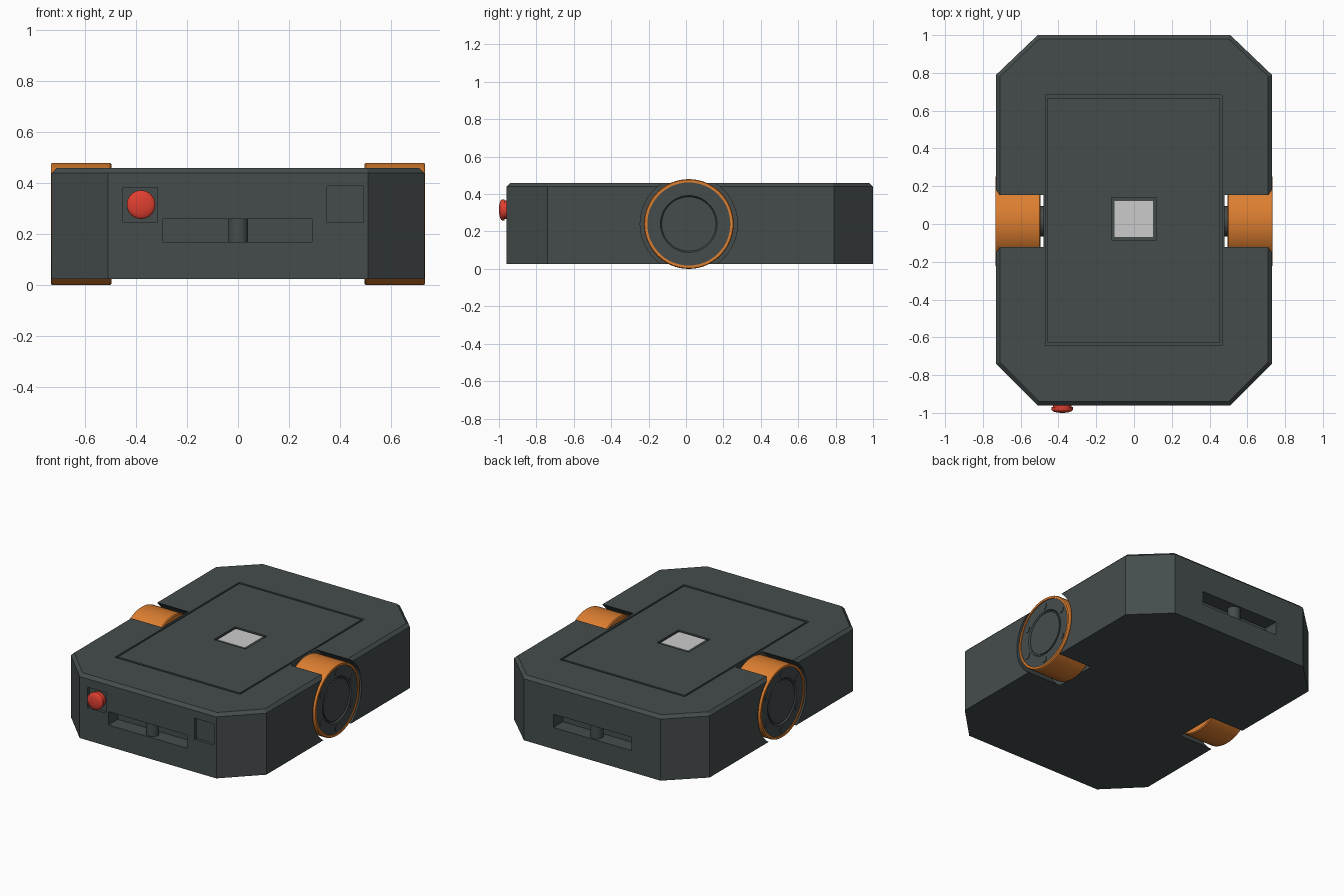
import bpy, bmesh, math
from mathutils import Matrix

if "Cube" in bpy.data.objects:
    bpy.data.objects.remove(bpy.data.objects["Cube"])


def mat(name, rgb):
    m = bpy.data.materials.new(name)
    m.diffuse_color = (*rgb, 1)
    m.use_nodes = True
    m.node_tree.nodes["Principled BSDF"].inputs["Base Color"].default_value = m.diffuse_color
    return m


DARK = mat("dark grey", (0.06, 0.073, 0.073))
ORANGE = mat("orange", (0.72, 0.21, 0.03))
RED = mat("red", (0.75, 0.05, 0.03))
WHITE = mat("light grey", (0.6, 0.6, 0.6))


def finish(name, bm, m):
    bmesh.ops.recalc_face_normals(bm, faces=bm.faces)
    me = bpy.data.meshes.new(name)
    bm.to_mesh(me)
    bm.free()
    me.materials.append(m)
    ob = bpy.data.objects.new(name, me)
    bpy.context.collection.objects.link(ob)
    return ob


def smooth(ob):
    bpy.ops.object.select_all(action='DESELECT')
    bpy.context.view_layer.objects.active = ob
    ob.select_set(True)
    bpy.ops.object.shade_smooth_by_angle(angle=math.radians(30))


def box(name, x, y, z, m=DARK):
    bm = bmesh.new()
    bmesh.ops.create_cube(bm, size=1)
    for v in bm.verts:
        v.co = [lo + (c + 0.5) * (hi - lo) for c, (lo, hi) in zip(v.co, (x, y, z))]
    return finish(name, bm, m)


def lathe(name, profile, centre, axis, m, n=64):
    """Revolve (distance along axis, radius) points; radius 0 closes an end."""
    bm = bmesh.new()
    vs = [bm.verts.new((r, 0, d)) for d, r in profile]
    es = [bm.edges.new(p) for p in zip(vs, vs[1:])]
    bmesh.ops.spin(bm, geom=vs + es, cent=(0, 0, 0), axis=(0, 0, 1),
                   angle=2 * math.pi, steps=n, use_duplicate=False)
    bmesh.ops.remove_doubles(bm, verts=bm.verts, dist=1e-5)
    rot = {"x": Matrix.Rotation(math.pi / 2, 4, 'Y'),
           "-x": Matrix.Rotation(-math.pi / 2, 4, 'Y'),
           "-y": Matrix.Rotation(math.pi / 2, 4, 'X'),
           "z": Matrix.Identity(4)}[axis]
    bmesh.ops.transform(bm, matrix=Matrix.Translation(centre) @ rot, verts=bm.verts)
    ob = finish(name, bm, m)
    smooth(ob)
    return ob


def cut(ob, cutter):
    mod = ob.modifiers.new("cut", 'BOOLEAN')
    mod.operation = 'DIFFERENCE'
    mod.solver = 'EXACT'
    mod.object = cutter
    bpy.ops.object.select_all(action='DESELECT')
    bpy.context.view_layer.objects.active = ob
    ob.select_set(True)
    bpy.ops.object.modifier_apply(modifier=mod.name)
    bpy.data.objects.remove(cutter)


BOT, TOP, FRONT, BACK = 0.025, 0.46, -0.96, 1.0
WY, WZ = 0.015, 0.24

# Chassis: chamfered rectangle with a small bevel round the top
bm = bmesh.new()
outline = [(0.51, FRONT), (0.73, -0.74), (0.73, 0.79), (0.51, BACK)]
outline += [(-x, y) for x, y in reversed(outline)]
face = bm.faces.new([bm.verts.new((x, y, BOT)) for x, y in outline])
ext = bmesh.ops.extrude_face_region(bm, geom=[face])
for g in ext["geom"]:
    if isinstance(g, bmesh.types.BMVert):
        g.co.z = TOP
bmesh.ops.bevel(bm, geom=[e for e in bm.edges if all(v.co.z > TOP - 0.01 for v in e.verts)],
                offset=0.02, segments=1, affect='EDGES')
body = finish("chassis", bm, DARK)

# Wheel wells, tow slots, front pockets and deck pocket
for s, ax in ((1, "x"), (-1, "-x")):
    cut(body, lathe("well_cutter", [(0, 0), (0, 0.26), (0.4, 0.26), (0.4, 0)],
                    (s * 0.48, WY, WZ), ax, DARK))
cut(body, box("slot_cutter", (-0.295, 0.29), (FRONT - 0.1, FRONT + 0.1), (0.17, 0.26)))
cut(body, box("slot_cutter", (-0.295, 0.29), (BACK - 0.1, BACK + 0.1), (0.17, 0.26)))
cut(body, box("pocket_cutter", (-0.45, -0.315), (FRONT - 0.1, FRONT + 0.02), (0.245, 0.383)))
cut(body, box("pocket_cutter", (0.348, 0.492), (FRONT - 0.1, FRONT + 0.02), (0.245, 0.388)))
cut(body, box("deck_cutter", (-0.469, 0.466), (-0.643, 0.682), (TOP - 0.02, TOP + 0.1)))
smooth(body)

# Deck plate with a sensor window
deck = box("deck_plate", (-0.457, 0.454), (-0.628, 0.667), (TOP - 0.021, TOP))
cut(deck, box("window_cutter", (-0.12, 0.118), (-0.086, 0.14), (TOP - 0.012, TOP + 0.1)))
box("window_frame", (-0.113, 0.111), (-0.079, 0.133), (TOP - 0.013, TOP - 0.006))
box("sensor_window", (-0.102, 0.1), (-0.07, 0.123), (TOP - 0.013, TOP - 0.003), WHITE)
for sx in (-0.107, 0.105):
    for y in (-0.073, 0.127):
        lathe("window_screw", [(0, 0.005), (0.004, 0.005), (0.004, 0)],
              (sx, y, TOP - 0.006), "z", DARK, 12)

# Tow pins
for name, y in (("front_tow_pin", FRONT + 0.05), ("rear_tow_pin", BACK - 0.05)):
    lathe(name, [(0, 0.04), (0.09, 0.04)], (0, y, 0.17), "z", DARK, 32)

# Emergency button: short collar with a dome
dome = [(0.043 + 0.017 * math.sin(a), 0.056 * math.cos(a))
        for a in [i * math.pi / 16 for i in range(9)]]
lathe("stop_button", [(0, 0.05), (0.03, 0.05), (0.03, 0.056)] + dome,
      (-0.38, FRONT + 0.02, 0.316), "-y", RED, 32)

# Wheels: orange tyre, dark stepped hub, bolts and axle
for s, ax, side in ((1, "x", "right"), (-1, "-x", "left")):
    c = (s * 0.495, WY, WZ)
    lathe(side + "_tyre", [(0, 0), (0, 0.234), (0.006, 0.24), (0.232, 0.24), (0.238, 0.236),
                           (0.238, 0.222), (0.22, 0.222)], c, ax, ORANGE)
    lathe(side + "_hub", [(0.22, 0.222), (0.232, 0.222), (0.232, 0.152), (0.222, 0.145),
                          (0.222, 0.138), (0.23, 0.138), (0.23, 0)], c, ax, DARK)
    lathe(side + "_axle", [(-0.02, 0.08), (0.002, 0.08)], c, ax, DARK, 32)
    for i in range(6):
        a = math.pi / 2 + i * math.pi / 3
        lathe(side + "_bolt", [(0.23, 0.021), (0.236, 0.021), (0.236, 0)],
              (c[0], WY + 0.186 * math.cos(a), WZ + 0.186 * math.sin(a)), ax, DARK, 20)
